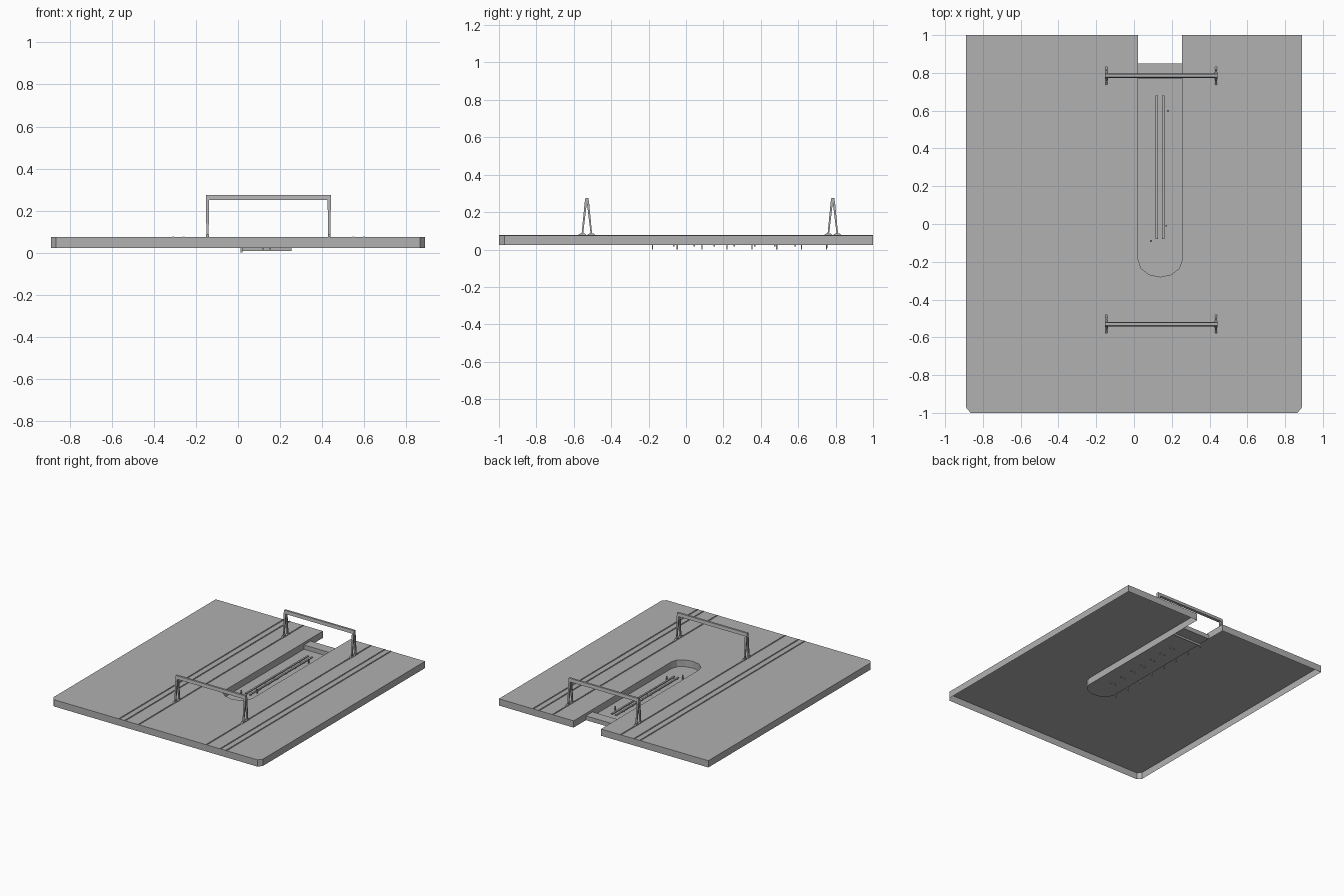
import bpy, bmesh, math

if "Cube" in bpy.data.objects:
    bpy.data.objects.remove(bpy.data.objects["Cube"])

TOP, BOT = 0.075, 0.023      # deck surface and lower rim
X0, X1 = 0.022, 0.255        # dock basin sides
XC, RX = (X0 + X1) / 2, (X1 - X0) / 2

grey = bpy.data.materials.new("dark_grey")
grey.diffuse_color = (0.44, 0.44, 0.44, 1)
grey.use_nodes = True
grey.node_tree.nodes["Principled BSDF"].inputs["Base Color"].default_value = grey.diffuse_color


def finish(name, bm):
    me = bpy.data.meshes.new(name)
    bm.to_mesh(me)
    bm.free()
    me.materials.append(grey)
    ob = bpy.data.objects.new(name, me)
    bpy.context.collection.objects.link(ob)
    return ob


def hexa(bm, low, high):
    """Solid between two four-point loops."""
    a = [bm.verts.new(p) for p in low]
    b = [bm.verts.new(p) for p in high]
    bm.faces.new(a[::-1])
    bm.faces.new(b)
    for i in range(4):
        j = (i + 1) % 4
        bm.faces.new((a[i], a[j], b[j], b[i]))


def rect(x0, x1, y0, y1, z):
    return [(x0, y0, z), (x1, y0, z), (x1, y1, z), (x0, y1, z)]


def box(bm, x0, x1, y0, y1, z0, z1):
    hexa(bm, rect(x0, x1, y0, y1, z0), rect(x0, x1, y0, y1, z1))


# Rounded inner end of the basin, from the right side to the left
N = 6
arc = [(XC + RX * math.cos(i * math.pi / N), -0.19 - 0.09 * math.sin(i * math.pi / N))
       for i in range(N + 1)]

# Deck: open-bottomed shell with the basin cut into its back edge
outline = [(-0.89, 1), (-0.89, -0.97), (-0.865, -1), (0.865, -1), (0.89, -0.97), (0.89, 1),
           (X1, 1)] + arc + [(X0, 1)]
bm = bmesh.new()
up = [bm.verts.new((x, y, TOP)) for x, y in outline]
down = [bm.verts.new((x, y, BOT)) for x, y in outline]
bm.faces.new(up)
for i in range(len(up)):
    j = (i + 1) % len(up)
    bm.faces.new((up[i], down[i], down[j], up[j]))
finish("deck", bm)

# Basin floor
bm = bmesh.new()
floor = [(X1, 0.85)] + arc + [(X0, 0.85)]
bm.faces.new([bm.verts.new((x, y, BOT)) for x, y in reversed(floor)])
finish("basin_floor", bm)

# Gate closing the basin, with its sill below
bm = bmesh.new()
box(bm, X0, X1, 0.77, 0.85, BOT, 0.056)
box(bm, X0, X1, 0.752, 0.756, 0.008, BOT)
finish("basin_gate", bm)

# Keel rails and their posts
bm = bmesh.new()
for x in (0.12, 0.154):
    box(bm, x - 0.0065, x + 0.0065, -0.08, 0.68, 0.03, 0.036)
    for i in range(7):
        y = -0.065 + i * 0.108
        box(bm, x - 0.004, x + 0.004, y - 0.004, y + 0.004, 0.015, 0.03)
for x, y in ((0.18, 0.6), (0.17, -0.01), (0.09, -0.09)):
    box(bm, x - 0.004, x + 0.004, y - 0.004, y + 0.004, BOT, 0.055)
finish("keel_rails", bm)

# Fender posts along the basin wall
bm = bmesh.new()
for i in range(8):
    y = -0.18 + i * 0.133
    box(bm, 0.012, 0.022, y - 0.003, y + 0.003, 0.0, 0.05)
finish("fender_posts", bm)

# Crane tracks running the length of the deck, each a pair of thin bars
bm = bmesh.new()
for x in (-0.31, -0.26, -0.145, 0.432, 0.55, 0.6):
    for s in (-1, 1):
        c = x + s * 0.003
        box(bm, c - 0.0015, c + 0.0015, -1, 1, TOP, TOP + 0.003)
finish("crane_tracks", bm)


# Gantry cranes: beam, splayed legs meeting at the top and low bogies
def gantry(name, y):
    bm = bmesh.new()
    hexa(bm, rect(-0.153, 0.442, y - 0.012, y + 0.012, 0.25),
         rect(-0.153, 0.442, y - 0.008, y + 0.008, 0.275))
    for x in (-0.145, 0.434):
        for s in (-1, 1):
            f, t = y + s * 0.024, y + s * 0.006
            hexa(bm, rect(x - 0.005, x + 0.005, f - 0.004, f + 0.004, 0.084),
                 rect(x - 0.008, x + 0.008, t - 0.006, t + 0.006, 0.25))
            hexa(bm, rect(x - 0.006, x + 0.006, f - 0.026, f + 0.026, TOP),
                 rect(x - 0.006, x + 0.006, f - 0.01, f + 0.01, 0.087))
    finish(name, bm)


gantry("front_gantry", -0.53)
gantry("back_gantry", 0.785)
